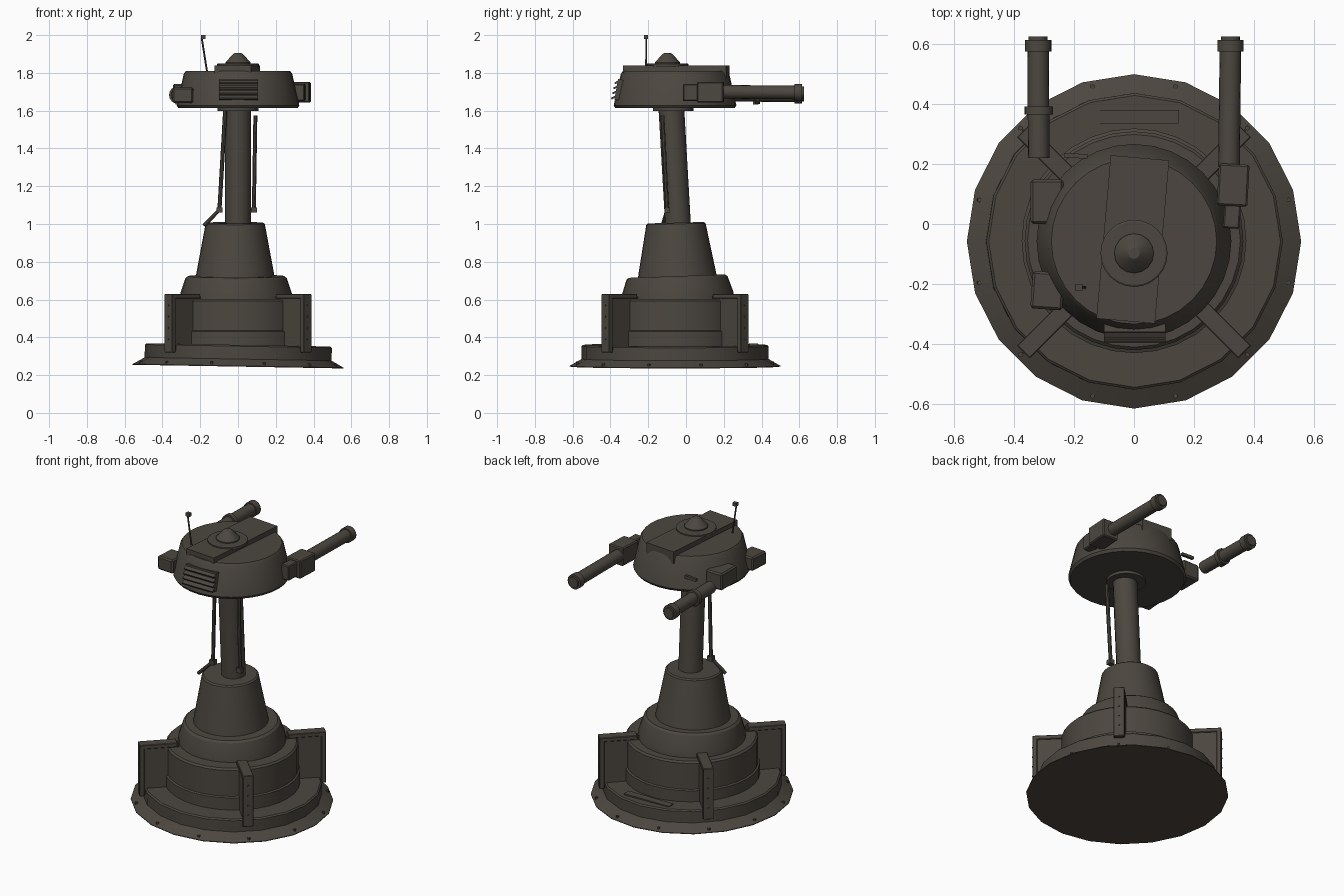
import bpy, bmesh, math
from mathutils import Matrix, Vector

if "Cube" in bpy.data.objects:
    bpy.data.objects.remove(bpy.data.objects["Cube"], do_unlink=True)

metal = bpy.data.materials.new("dark_brown_metal")
metal.use_nodes = True
COLOUR = (0.072, 0.062, 0.050, 1)
metal.diffuse_color = COLOUR
metal.node_tree.nodes["Principled BSDF"].inputs["Base Color"].default_value = COLOUR


def finish(name, bm, matrix):
    """Turn a bmesh into a shaded object placed by a matrix."""
    bmesh.ops.recalc_face_normals(bm, faces=bm.faces)
    mesh = bpy.data.meshes.new(name)
    bm.to_mesh(mesh)
    bm.free()
    mesh.materials.append(metal)
    obj = bpy.data.objects.new(name, mesh)
    bpy.context.collection.objects.link(obj)
    obj.matrix_world = matrix
    bpy.ops.object.select_all(action="DESELECT")
    obj.select_set(True)
    bpy.context.view_layer.objects.active = obj
    bpy.ops.object.shade_smooth_by_angle(angle=math.radians(30))
    return obj


def lathe(name, profile, origin, sides=20, rotation=None):
    """Closed solid turned from (radius, height) points about local z."""
    bm = bmesh.new()
    rings = []
    for r, z in profile:
        turn = [math.tau * i / sides + math.pi / 2 for i in range(sides)]
        rings.append([bm.verts.new((r * math.cos(a), r * math.sin(a), z)) for a in turn])
    for low, high in zip(rings, rings[1:]):
        for i in range(sides):
            j = (i + 1) % sides
            bm.faces.new((low[i], low[j], high[j], high[i]))
    bm.faces.new(rings[0])
    bm.faces.new(rings[-1])
    return finish(name, bm, Matrix.Translation(origin) @ (rotation or Matrix()))


def rod(name, start, end, radius, sides=8):
    """Straight round bar between two points."""
    start, end = Vector(start), Vector(end)
    line = end - start
    turn = line.to_track_quat("Z", "Y").to_matrix().to_4x4()
    return lathe(name, [(radius, 0), (radius, line.length)], start, sides, turn)


def box(name, low, high, yaw=0, pitch=0, bevel=0.0):
    """Box between two corners, turned about its own centre."""
    low, high = Vector(low), Vector(high)
    bm = bmesh.new()
    bmesh.ops.create_cube(bm, size=1)
    bmesh.ops.scale(bm, vec=high - low, verts=bm.verts)
    if bevel:
        bmesh.ops.bevel(bm, geom=bm.edges[:], offset=bevel, segments=1, affect="EDGES")
    turn = Matrix.Rotation(math.radians(yaw), 4, "Z") @ Matrix.Rotation(math.radians(pitch), 4, "X")
    return finish(name, bm, Matrix.Translation((low + high) / 2) @ turn)


def tilt(degrees, axis):
    return Matrix.Rotation(math.radians(degrees), 4, axis)


# Base: flared flange and round platform, leaning slightly
BASE = Vector((0, -0.058, 0.245))
lean = tilt(1, "Y")
lathe("base_flange", [(0.558, 0), (0.558, 0.004), (0.495, 0.04)], BASE, 20, lean)
lathe("base_platform", [(0.495, 0.03), (0.495, 0.108), (0.487, 0.115)], BASE, 20, lean)

# Flange bolts
for i in range(12):
    a = math.radians(15 + 30 * i)
    spot = Matrix.Translation(BASE) @ lean @ Vector((0.535 * math.cos(a), 0.535 * math.sin(a), 0.01))
    lathe("flange_bolt", [(0.008, 0), (0.008, 0.014)], spot, 6, lean)

# Thin plate on the platform
box("platform_plate", (-0.15, 0.335, 0.358), (0.15, 0.38, 0.367), yaw=0.5)

# Drum and stepped upper body
lathe("lower_drum", [(0.375, 0.34), (0.375, 0.43), (0.365, 0.435), (0.365, 0.592), (0.355, 0.602)],
      (0, -0.056, 0), 32)
lathe("upper_step", [(0.298, -0.14), (0.295, -0.09), (0.268, -0.01), (0.255, 0)],
      (-0.01, -0.048, 0.724), 32, tilt(2, "X"))
lathe("tower_cone", [(0.208, 0), (0.205, 0.02), (0.157, 0.278), (0.148, 0.285)],
      (-0.015, -0.046, 0.722), 32, tilt(1.5, "X"))

# Diagonal fins with an edge cap
for corner in range(4):
    yaw = 45 + 90 * corner
    out = Vector((math.cos(math.radians(yaw)), math.sin(math.radians(yaw)), 0))
    for name, near, far, half, low, high in (
            ("fin", 0.30, 0.505, 0.024, 0.33, 0.62),
            ("fin_edge_cap", 0.495, 0.522, 0.03, 0.32, 0.63),
            ("fin_top_cap", 0.31, 0.515, 0.03, 0.605, 0.63)):
        mid = Vector((0, -0.058, 0)) + out * (near + far) / 2
        size = Vector(((far - near) / 2, half, 0))
        box(name, mid - size + Vector((0, 0, low)), mid + size + Vector((0, 0, high)), yaw, bevel=0.003)
    for k in range(4):
        stud = Vector((0, -0.058, 0.39 + 0.06 * k)) + out * 0.518
        rod("fin_stud", stud, stud + out * 0.008, 0.005, 6)

# Mast and its collar
rod("mast", (0, -0.042, 0.99), (0, -0.078, 1.62), 0.068, 16)
lathe("mast_collar", [(0.108, 0), (0.108, 0.025)], (0, -0.068, 1.597), 24)

# Hydraulic lines beside the mast
for side, top_x, low_x in ((-1, -0.068, -0.098), (1, 0.092, 0.084)):
    rod("mast_line", (top_x, -0.125, 1.6 if side < 0 else 1.575), (low_x, -0.1, 1.08), 0.011)
    box("line_joint", (low_x - 0.016, -0.115, 1.06), (low_x + 0.016, -0.085, 1.088))
rod("line_foot", (-0.098, -0.1, 1.075), (-0.18, -0.125, 0.992), 0.01)

# Turret head
HEAD = Vector((0, -0.058, 0))
lathe("turret_head", [(0.315, 1.613), (0.325, 1.628), (0.287, 1.795), (0.276, 1.81)], HEAD, 32)
box("roof_strip", (-0.102, -0.325, 1.765), (0.094, 0.222, 1.838), yaw=-5)
lathe("roof_disc", [(0.112, 1.83), (0.112, 1.846), (0.106, 1.85)], (0, -0.098, 0), 24)
lathe("roof_cone", [(0.066, 1.845), (0.066, 1.856), (0.026, 1.9), (0.018, 1.905)], (0, -0.098, 0), 16)

# Antenna
rod("antenna", (-0.163, -0.212, 1.8), (-0.192, -0.21, 1.985), 0.005, 6)
box("antenna_tip", (-0.197, -0.222, 1.98), (-0.172, -0.2, 2.0))

# Front vent slats
box("vent_back", (-0.1, -0.37, 1.655), (0.105, -0.335, 1.765), pitch=-10)
for k in range(4):
    z = 1.665 + 0.027 * k
    y = -0.383 + 0.006 * k
    box("vent_slat", (-0.1, y - 0.014, z), (0.105, y + 0.014, z + 0.01), pitch=28)

# Pods on the head's right side and a small rear bar
box("right_front_pod", (-0.345, 0.0, 1.64), (-0.235, 0.148, 1.742), bevel=0.008)
box("right_rear_pod", (-0.342, -0.285, 1.64), (-0.235, -0.16, 1.722), yaw=-4, bevel=0.008)
box("rear_bar", (-0.232, 0.22, 1.7), (-0.155, 0.235, 1.717), yaw=-3)

# Left gun mount
box("left_mount_bracket", (0.3, -0.015, 1.652), (0.355, 0.08, 1.742), yaw=-4, bevel=0.005)
box("left_mount", (0.28, 0.06, 1.642), (0.382, 0.2, 1.752), yaw=-3, bevel=0.006)


def gun(side, x, z, tip_x, start, radius):
    """Barrel with a muzzle ring pointing to the rear."""
    rod(side + "_barrel", (x, start, z), (tip_x, 0.61, z - 0.004), radius, 16)
    rod(side + "_muzzle", (tip_x, 0.575, z - 0.004), (tip_x, 0.615, z - 0.004), 0.044, 16)
    rod(side + "_muzzle_cap", (tip_x, 0.61, z - 0.004), (tip_x, 0.626, z - 0.004), 0.032, 16)


gun("left", 0.317, 1.7, 0.322, 0.19, 0.036)
gun("right", -0.318, 1.685, -0.32, 0.22, 0.036)

# Clamp on the right barrel
rod("right_clamp", (-0.318, 0.365, 1.683), (-0.318, 0.392, 1.683), 0.047, 16)
box("clamp_lug", (-0.332, 0.355, 1.632), (-0.304, 0.385, 1.655))
